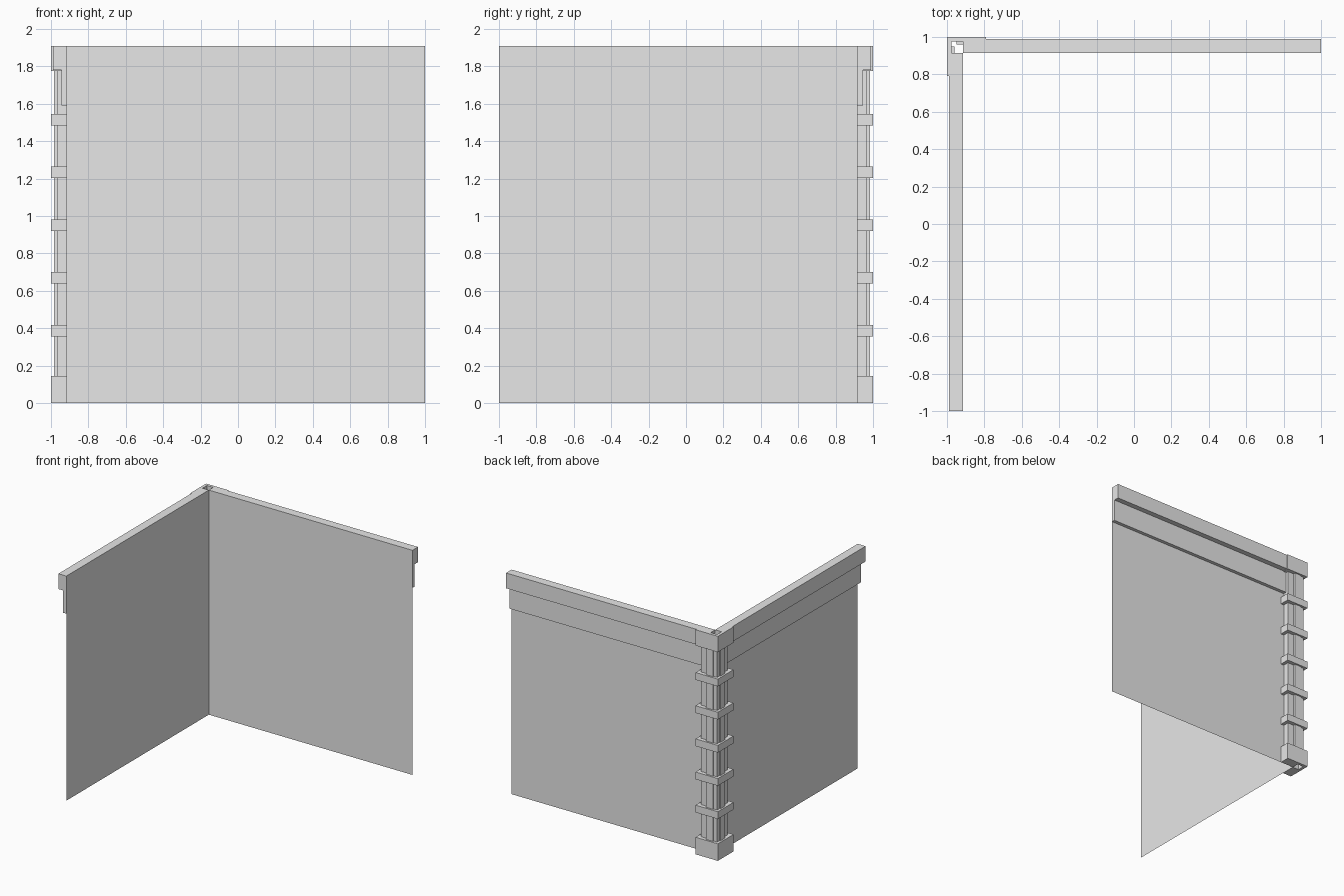
import bpy, bmesh

cube = bpy.data.objects.get("Cube")
if cube:
    bpy.data.objects.remove(cube, do_unlink=True)

grey = bpy.data.materials.new("plain grey")
grey.use_nodes = True
grey.diffuse_color = (0.8, 0.8, 0.8, 1)
grey.node_tree.nodes["Principled BSDF"].inputs["Base Color"].default_value = (0.8, 0.8, 0.8, 1)

WALL, HOLE, TOP = 0.915, 0.975, 1.91


def finish(name, bm):
    mesh = bpy.data.meshes.new(name)
    bm.to_mesh(mesh)
    bm.free()
    mesh.materials.append(grey)
    obj = bpy.data.objects.new(name, mesh)
    bpy.context.collection.objects.link(obj)
    return obj


def prism(name, outline, z0, z1):
    """Extrude a flat outline upwards."""
    bm = bmesh.new()
    face = bm.faces.new([bm.verts.new((x, y, z0)) for x, y in outline])
    up = bmesh.ops.extrude_face_region(bm, geom=[face])
    verts = [g for g in up["geom"] if isinstance(g, bmesh.types.BMVert)]
    bmesh.ops.translate(bm, vec=(0, 0, z1 - z0), verts=verts)
    bmesh.ops.recalc_face_normals(bm, faces=bm.faces)
    return finish(name, bm)


def swap(points):
    """Mirror an outline across the diagonal through the corner."""
    return [(-y, -x) for x, y in points]


def rect(x0, x1, y0, y1):
    return [(x0, y0), (x1, y0), (x1, y1), (x0, y1)]


def corner_wrap(name, reach, depth, z0, z1):
    """L-shaped piece round the outside of the corner, open at the inner square."""
    half = [(-depth, depth), (-reach, depth), (-reach, WALL), (-WALL, WALL), (-WALL, HOLE), (-HOLE, HOLE)]
    other = swap(half)
    prism(name, half + other[-2:0:-1], z0, z1)


# Thin walls
for name, flip in (("back", False), ("side", True)):
    ends = [(-WALL, WALL), (1, WALL)]
    if flip:
        ends = swap(ends)
    bm = bmesh.new()
    low = [bm.verts.new((x, y, 0)) for x, y in ends]
    high = [bm.verts.new((x, y, TOP)) for x, y in reversed(ends)]
    bm.faces.new(low + high)
    finish(name + "_wall", bm)

    # Stepped cornice on the outside of each wall
    for part, depth, z0, z1 in (("cornice_cap", 0.99, 1.78, TOP), ("cornice_band", 0.945, 1.59, 1.78)):
        outline = rect(-WALL, 1, WALL, depth)
        prism(name + "_" + part, swap(outline) if flip else outline, z0, z1)

    # Raised strip beside the corner
    strip = rect(-0.945, -0.88, 0.967, 0.985)
    prism(name + "_post_strip", swap(strip) if flip else strip, 0.14, 1.78)

# Corner post, with its arris set back between the strips
half = [(-HOLE - 0.002, HOLE + 0.002), (-0.945, HOLE + 0.002), (-0.945, 0.967), (-0.82, 0.967),
        (-0.82, WALL), (-WALL, WALL), (-WALL, 0.96), (-0.95, 0.96), (-0.95, HOLE), (-HOLE, HOLE)]
prism("corner_post", half + swap(half)[-2:0:-1], 0.14, 1.78)

# Base block, top block and bands round the post
corner_wrap("post_base", 0.79, 1.0, 0, 0.145)
corner_wrap("post_capital", 0.79, 1.0, 1.775, TOP)
for i in range(5):
    z = 0.387 + i * 0.282
    corner_wrap("post_band", 0.79, 1.0, z - 0.031, z + 0.031)
